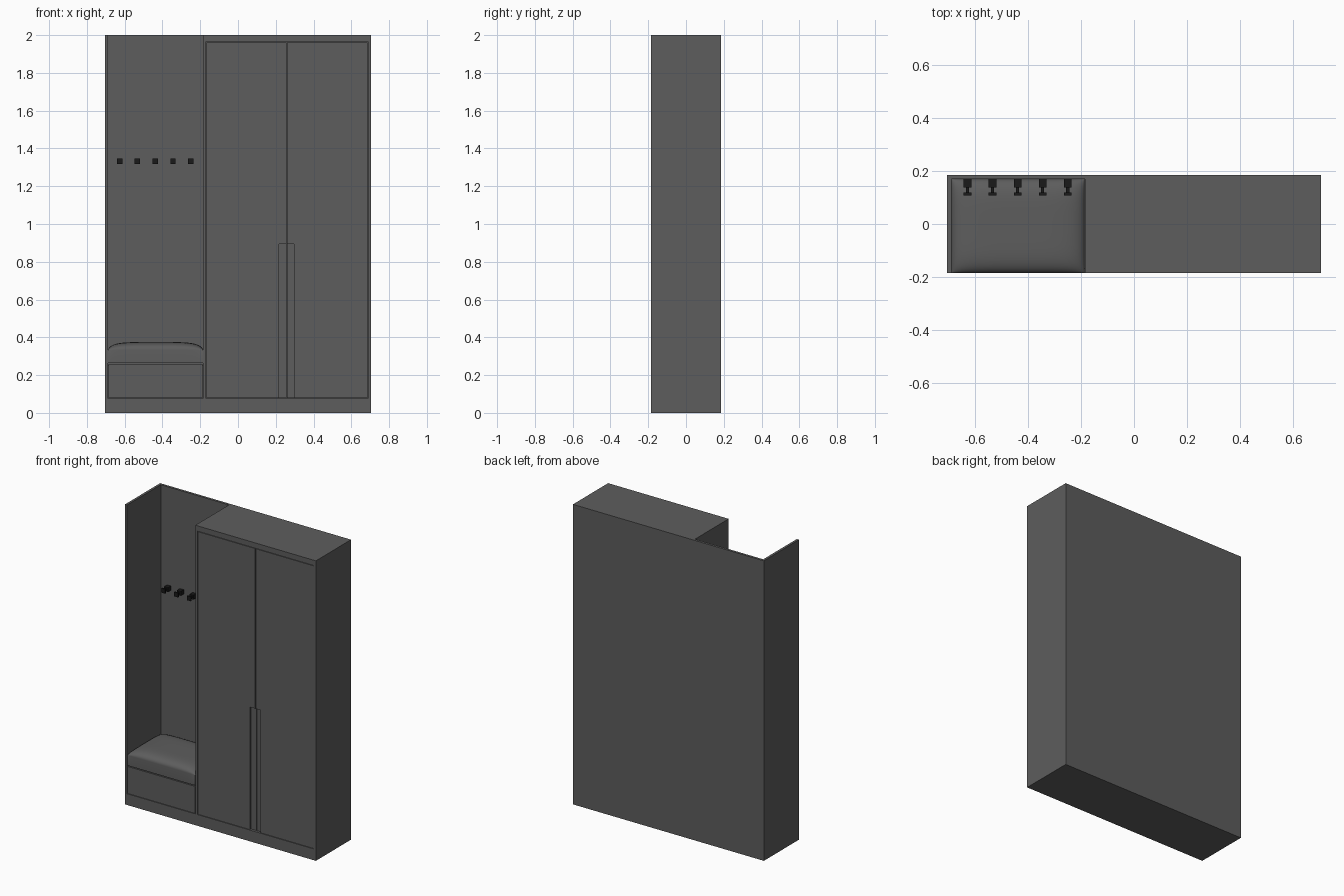
import bpy, bmesh, math

if "Cube" in bpy.data.objects:
    bpy.data.objects.remove(bpy.data.objects["Cube"])

def material(name, v):
    m = bpy.data.materials.new(name)
    m.diffuse_color = (v, v, v, 1)
    m.use_nodes = True
    m.node_tree.nodes["Principled BSDF"].inputs["Base Color"].default_value = m.diffuse_color
    return m

GREY = material("dark_grey", 0.11)
BLACK = material("black", 0.01)

def finish(name, bm, mat):
    bmesh.ops.recalc_face_normals(bm, faces=bm.faces)
    me = bpy.data.meshes.new(name)
    bm.to_mesh(me)
    bm.free()
    me.materials.append(mat)
    ob = bpy.data.objects.new(name, me)
    bpy.context.collection.objects.link(ob)
    return ob

def add_box(bm, x, y, z):
    vs = bmesh.ops.create_cube(bm, size=1)["verts"]
    for v in vs:
        v.co = [(a + b) / 2 + c * (b - a) for (a, b), c in zip((x, y, z), v.co)]

def box(name, x, y, z, mat=GREY):
    bm = bmesh.new()
    add_box(bm, x, y, z)
    return finish(name, bm, mat)

W, F, B, T = 0.704, -0.185, 0.185, 0.016   # half width, front, back, board thickness
BI = B - T                                # inner face of back board
ML, MR = -0.185, -0.169                   # divider faces
KICK, GAP = 0.075, 0.003

# Carcass boards
box("back_panel", (-W, W), (BI, B), (0, 2))
box("left_panel", (-W, -W + T), (F, BI), (0, 2))
box("divider_panel", (ML, MR), (F, BI), (0, 2))
box("right_panel", (W - T, W), (F, BI), (0, 2))
box("wardrobe_top", (MR, W - T), (F, BI), (1.965, 2))
box("wardrobe_plinth", (MR, W - T), (F, BI), (0, KICK))
box("bench_plinth", (-W + T, ML), (F, BI), (0, KICK))

# Doors with a stepped finger recess along their meeting edge
cutter = box("handle_cutter", (0.217, 0.297), (F - 0.02, F + 0.012), (0.05, 0.895))
cutter.hide_render = True
cutter.hide_viewport = True
for name, x0, x1 in (("left_door", MR + GAP, 0.2565), ("right_door", 0.2605, W - T - GAP)):
    door = box(name, (x0, x1), (F, F + 0.022), (KICK + GAP, 1.965 - GAP))
    mod = door.modifiers.new("handle_recess", "BOOLEAN")
    mod.operation = "DIFFERENCE"
    mod.solver = "EXACT"
    mod.object = cutter

# Bench drawer and seat board
box("drawer_front", (-W + T + 0.002, ML - 0.002), (F, F + T), (KICK + GAP, 0.258))
box("seat_board", (-W + T, ML), (F + T, BI), (0.248, 0.264))

# Padded cushion: domed grid with straight skirt
bm = bmesh.new()
N = 28
bmesh.ops.create_grid(bm, x_segments=N, y_segments=N, size=1)
rim = [e for e in bm.edges if e.is_boundary]
cx, hx = (-W + T + ML) / 2, (ML + W - T) / 2 - 0.001
cy, hy = (F + BI) / 2, (BI - F) / 2
for v in bm.verts:
    u, w = (math.sin(c * math.pi / 2) for c in (v.co.x, v.co.y))
    dome = max(0, (1 - abs(u) ** 5) * (1 - abs(w) ** 5)) ** 0.5
    v.co = (cx + hx * u, cy + hy * w, 0.333 + 0.042 * dome)
ext = bmesh.ops.extrude_edge_only(bm, edges=rim)["geom"]
for v in ext:
    if isinstance(v, bmesh.types.BMVert):
        v.co.z = 0.264
bmesh.ops.holes_fill(bm, edges=[e for e in bm.edges if e.is_boundary], sides=0)
cushion = finish("seat_cushion", bm, GREY)
bpy.context.view_layer.objects.active = cushion
cushion.select_set(True)
bpy.ops.object.shade_smooth_by_angle(angle=math.radians(40))

# Coat hooks: wall block, thin neck, square knob
for i in range(5):
    x, z = -0.627 + i * 0.0943, 1.331
    bm = bmesh.new()
    for r, y0, y1 in ((0.0145, 0.137, BI), (0.006, 0.118, 0.137), (0.0145, 0.108, 0.118)):
        add_box(bm, (x - r, x + r), (y0, y1), (z - r, z + r))
    finish(f"coat_hook_{i + 1}", bm, BLACK)
